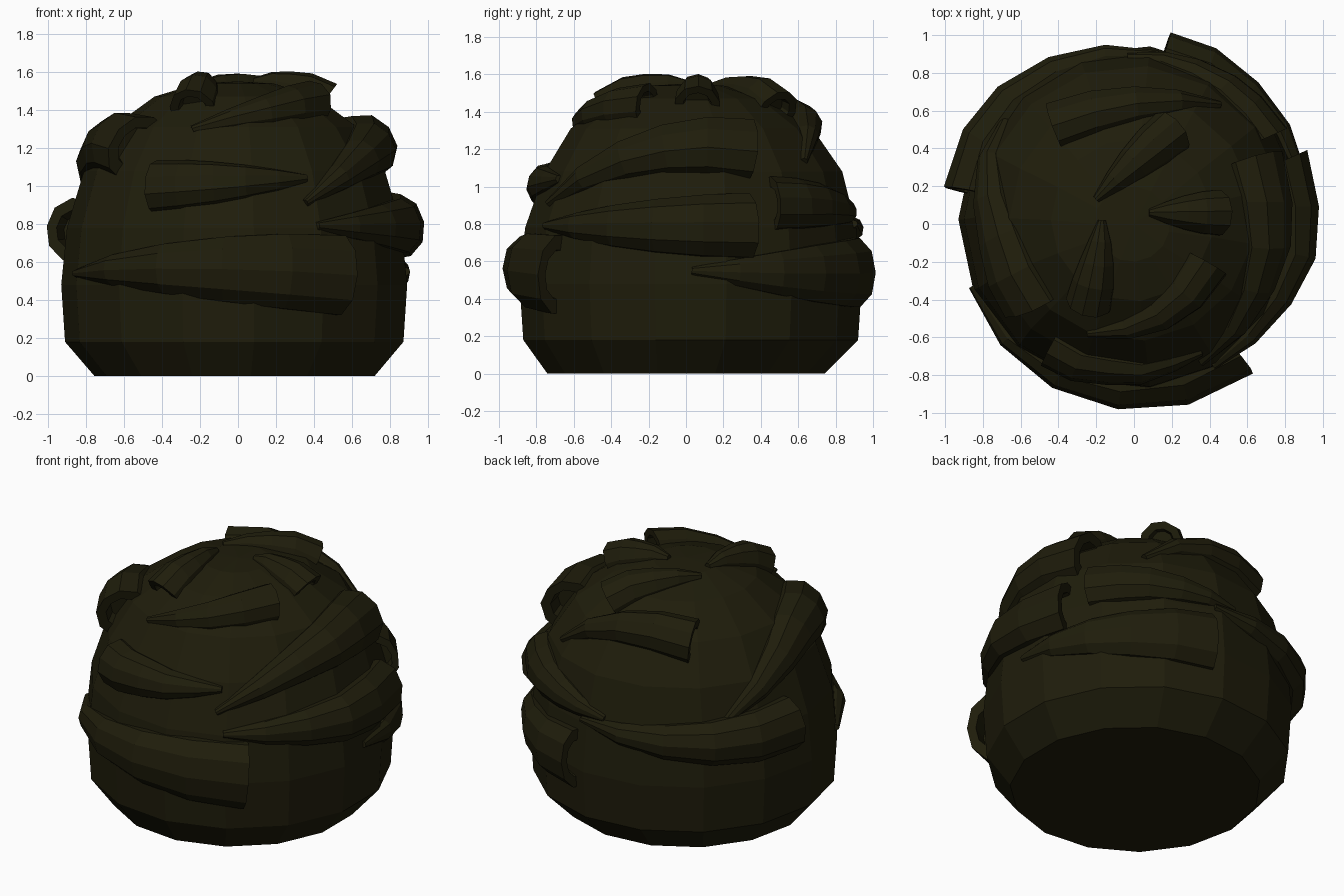
import bpy, bmesh, math
from mathutils import Vector
from mathutils.bvhtree import BVHTree

if "Cube" in bpy.data.objects:
    bpy.data.objects.remove(bpy.data.objects["Cube"])

olive = bpy.data.materials.new("dark_olive")
olive.diffuse_color = (0.0135, 0.012, 0.0033, 1)
olive.use_nodes = True
olive.node_tree.nodes["Principled BSDF"].inputs["Base Color"].default_value = olive.diffuse_color


def finish(bm, name):
    bmesh.ops.recalc_face_normals(bm, faces=bm.faces[:])
    mesh = bpy.data.meshes.new(name)
    bm.to_mesh(mesh)
    mesh.materials.append(olive)
    obj = bpy.data.objects.new(name, mesh)
    bpy.context.collection.objects.link(obj)


def bridge(bm, a, b):
    n = len(a)
    for i in range(n):
        bm.faces.new((a[i], a[(i + 1) % n], b[(i + 1) % n], b[i]))


# Domed body: stacked rings (radius, height, lean towards the back)
SIDES = 15
profile = [(0.745, 0, 0), (0.90, 0.18, 0.025), (0.92, 0.48, 0.025), (0.89, 0.78, 0.025),
           (0.80, 1.08, 0.04), (0.65, 1.31, 0.03), (0.43, 1.47, 0.02), (0.20, 1.54, 0)]
body = bmesh.new()
rings = []
for r, z, lean in profile:
    rings.append([body.verts.new((-0.01 + r * math.cos(math.pi + 2 * math.pi * i / SIDES),
                                  lean + r * math.sin(math.pi + 2 * math.pi * i / SIDES), z))
                  for i in range(SIDES)])
for a, b in zip(rings, rings[1:]):
    bridge(body, a, b)
body.faces.new(rings[0])
top = body.verts.new((0, 0, 1.55))
for i in range(SIDES):
    body.faces.new((rings[-1][i], rings[-1][(i + 1) % SIDES], top))
body.normal_update()
surface = BVHTree.FromBMesh(body)
finish(body, "domed_body")


def side_point(az, z):
    a = math.radians(az)
    d = Vector((math.cos(a), math.sin(a), 0))
    return surface.ray_cast(Vector((0, 0, z)) + d * 3, -d)[0]


def top_point(x, y):
    return surface.ray_cast(Vector((x, y, 3)), Vector((0, 0, -1)))[0]


# Tapered tuft: arched section, hollow wide end, pointed tip, lying on the body
ARCH = [(-1, -0.5), (-1, 0.2), (-0.62, 0.8), (0, 1), (0.62, 0.8), (1, 0.2), (1, -0.5)]


def tuft(name, place, start, end, bow, half_width, height, steps):
    def path(t):
        k = 4 * t * (1 - t)
        return place(*[s + (e - s) * t + b * k for s, e, b in zip(start, end, bow)])

    bm = bmesh.new()

    def section(t, scale=1.0):
        p = path(t)
        tangent = (path(min(1, t + 0.05)) - path(max(0, t - 0.05))).normalized()
        n = (p - Vector((0, 0, min(p.z, 0.65)))).normalized()
        n = (n - tangent * n.dot(tangent)).normalized()
        s = n.cross(tangent)
        w = half_width * (1 - t ** 1.7) + 0.02
        h = height * (1 - 0.8 * t ** 1.7)
        return [bm.verts.new(p + s * u * w * scale + n * v * h * scale) for u, v in ARCH]

    loops = [section(i / steps) for i in range(steps + 1)]
    for a, b in zip(loops, loops[1:]):
        bridge(bm, a, b)
    bm.faces.new(loops[-1])
    # hollow in the wide end
    rim, deep = section(0, 0.62), section(0.08, 0.5)
    bridge(bm, loops[0], rim)
    bridge(bm, rim, deep)
    bm.faces.new(deep)
    finish(bm, name)


# Side tufts: (wide end angle, height), (tip angle, height), bow, half width, thickness
side_tufts = [
    ("front_low", (-52, 0.53), (-159, 0.54), (0, 0.03), 0.19, 0.14),
    ("front_high", (-124, 1.00), (-62, 1.04), (0, 0.0), 0.12, 0.11),
    ("right_high", (28, 1.20), (-64, 0.91), (0, 0.12), 0.16, 0.15),
    ("right_middle", (23, 0.79), (-61, 0.79), (0, 0.0), 0.155, 0.13),
    ("right_low", (80, 0.54), (2, 0.55), (0, -0.01), 0.165, 0.11),
    ("back_right", (33, 0.91), (92, 0.84), (0, 0.02), 0.125, 0.11),
    ("back_left", (169, 0.77), (82, 0.80), (0, -0.03), 0.145, 0.14),
    ("left_high", (218, 1.21), (140, 0.86), (0, 0.15), 0.16, 0.14),
]
for name, start, end, bow, w, h in side_tufts:
    tuft("tuft_" + name, side_point, start, end, bow, w, h, 5)

# Crown tufts: the same, placed by x and y from above
crown_tufts = [
    ("crown_front_right", (0.39, -0.21), (-0.24, -0.58), (0.06, -0.09), 0.10, 0.11),
    ("crown_front", (-0.24, -0.42), (-0.17, 0.02), (0.01, 0), 0.10, 0.12),
    ("crown_back", (0.20, 0.49), (-0.20, 0.13), (0, 0.01), 0.105, 0.12),
    ("crown_right", (0.45, 0.06), (0.08, 0.06), (0, 0), 0.10, 0.12),
    ("crown_back_left", (-0.42, 0.52), (0.45, 0.63), (0, 0.06), 0.115, 0.12),
]
for name, start, end, bow, w, h in crown_tufts:
    tuft("tuft_" + name, top_point, start, end, bow, w, h, 4)
